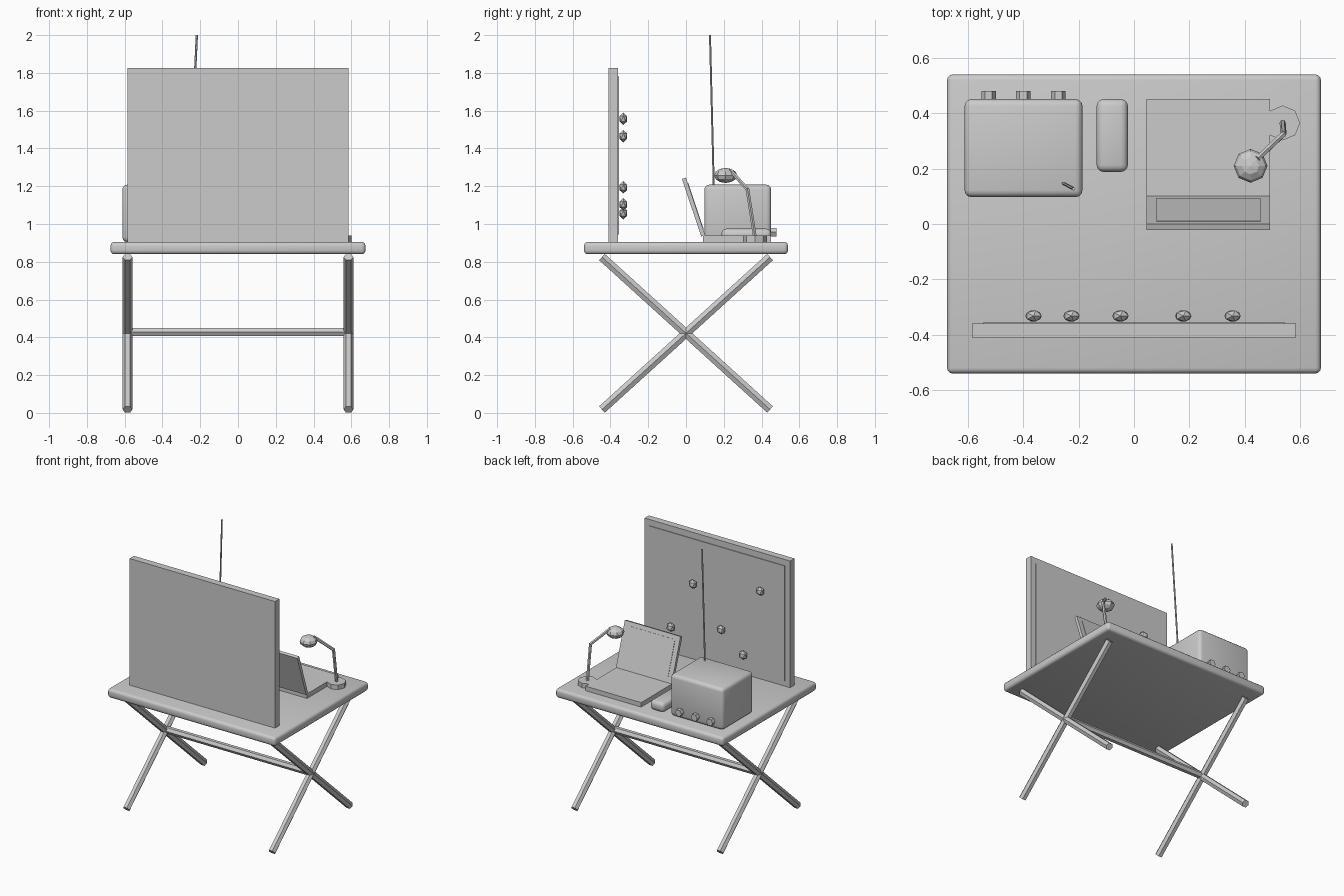
import bpy, bmesh, math
from mathutils import Vector, Matrix

if "Cube" in bpy.data.objects:
    bpy.data.objects.remove(bpy.data.objects["Cube"])

grey = bpy.data.materials.new("plain grey")
grey.diffuse_color = (0.6, 0.6, 0.6, 1)
grey.use_nodes = True
grey.node_tree.nodes["Principled BSDF"].inputs["Base Color"].default_value = grey.diffuse_color


def finish(name, bm):
    bmesh.ops.recalc_face_normals(bm, faces=bm.faces)
    me = bpy.data.meshes.new(name)
    bm.to_mesh(me)
    bm.free()
    me.materials.append(grey)
    ob = bpy.data.objects.new(name, me)
    bpy.context.collection.objects.link(ob)
    return ob


def box(name, lo, hi, bevel=0.0):
    lo, hi = Vector(lo), Vector(hi)
    bm = bmesh.new()
    bmesh.ops.create_cube(bm, size=1, matrix=Matrix.Translation((lo + hi) / 2)
                          @ Matrix.Diagonal((*(hi - lo), 1)))
    if bevel:
        bmesh.ops.bevel(bm, geom=bm.edges[:], offset=bevel, segments=3,
                        profile=0.5, affect='EDGES')
    ob = finish(name, bm)
    if bevel:
        for p in ob.data.polygons:
            p.use_smooth = True
        bpy.context.view_layer.objects.active = ob
        ob.select_set(True)
        bpy.ops.object.shade_smooth_by_angle(angle=math.radians(35))
        ob.select_set(False)
    return ob


def rod(name, a, b, r, sides=6, corner=(1, 0, 0)):
    """Prism from a to b with one corner pointing along the given direction."""
    a, b, u = Vector(a), Vector(b), Vector(corner)
    d = (b - a).normalized()
    u = (u - d * u.dot(d)).normalized()
    v = d.cross(u)
    bm = bmesh.new()
    rings = []
    for c in (a, b):
        rings.append([bm.verts.new(c + r * (u * math.cos(t) + v * math.sin(t)))
                      for t in (2 * math.pi * i / sides for i in range(sides))])
    for i in range(sides):
        j = (i + 1) % sides
        bm.faces.new((rings[0][i], rings[0][j], rings[1][j], rings[1][i]))
    bm.faces.new(rings[0])
    bm.faces.new(rings[1])
    return finish(name, bm)


# folding table
box("table_top", (-0.675, -0.54, 0.84), (0.675, 0.54, 0.905), 0.02)
for side, x in (("left", -0.585), ("right", 0.585)):
    for tag, s in (("a", -1), ("b", 1)):
        rod(f"{side}_leg_{tag}", (x, 0.445 * s, 0.018), (x, -0.445 * s, 0.825), 0.026)
rod("cross_bar", (-0.585, 0, 0.428), (0.585, 0, 0.428), 0.025, corner=(0, 1, 0))

# pin board with its inset sheet and pins
box("pin_board", (-0.585, -0.41, 0.905), (0.585, -0.36, 1.825))
box("board_sheet", (-0.545, -0.362, 0.945), (0.545, -0.355, 1.78))
pins = [(-0.363, 1.557), (-0.226, 1.057), (-0.049, 1.194), (0.178, 1.465), (0.356, 1.104)]
for i, (x, z) in enumerate(pins):
    bm = bmesh.new()
    bmesh.ops.create_icosphere(bm, subdivisions=1, radius=0.033,
                               matrix=Matrix.Translation((x, -0.332, z))
                               @ Matrix.Diagonal((1, 0.7, 1, 1)))
    finish(f"pin_{i + 1}", bm)

# radio set with knobs and aerial
box("radio_body", (-0.612, 0.097, 0.905), (-0.186, 0.451, 1.208), 0.025)
for i, x in enumerate((-0.525, -0.4, -0.273)):
    rod(f"radio_knob_{i + 1}", (x, 0.44, 0.957), (x, 0.48, 0.957), 0.026)
rod("radio_aerial", (-0.255, 0.147, 1.2), (-0.218, 0.127, 2.0), 0.006)

# small handset box
box("handset", (-0.135, 0.188, 0.905), (-0.022, 0.451, 0.975), 0.025)

# laptop
box("laptop_base", (0.045, 0.09, 0.905), (0.492, 0.451, 0.938))
lean = Matrix.Translation((0.2685, 0.091, 0.937)) @ Matrix.Rotation(math.radians(18.5), 4, 'X')
lid = box("laptop_lid", (-0.2235, -0.011, 0), (0.2235, 0.011, 0.322))
display = box("laptop_display", (-0.188, 0.009, 0.03), (0.188, 0.014, 0.292))
for ob in (lid, display):
    ob.data.transform(lean)

# desk lamp
rod("lamp_base", (0.537, 0.365, 0.905), (0.537, 0.365, 0.938), 0.063, 8)
rod("lamp_lower_arm", (0.537, 0.365, 0.93), (0.54, 0.325, 1.187), 0.011)
rod("lamp_upper_arm", (0.54, 0.325, 1.183), (0.445, 0.235, 1.285), 0.011)
bm = bmesh.new()
bmesh.ops.create_uvsphere(bm, u_segments=8, v_segments=6, radius=0.061,
                          matrix=Matrix.Translation((0.421, 0.21, 1.257))
                          @ Matrix.Diagonal((1, 1, 0.65, 1)))
finish("lamp_head", bm)
